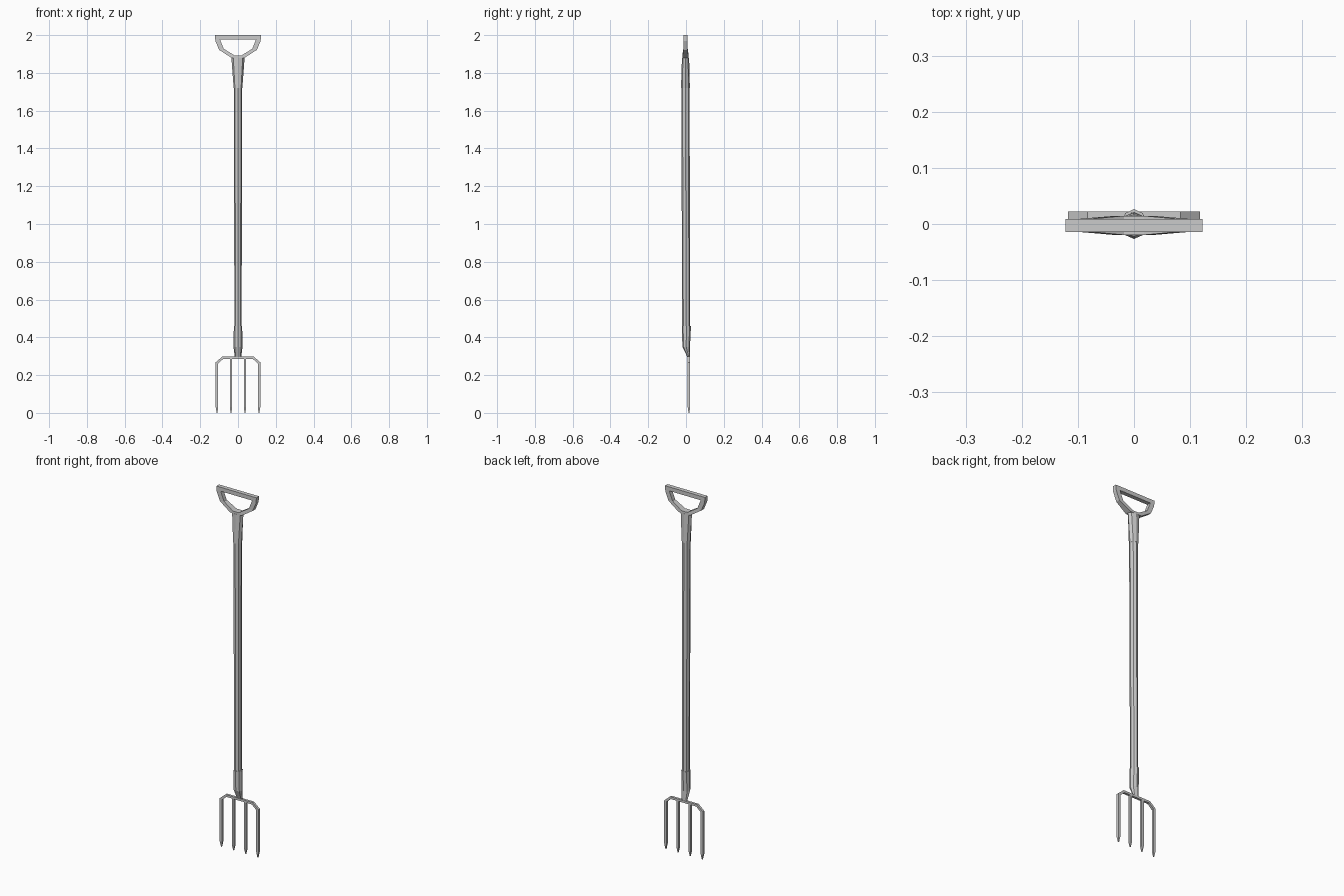
import bpy, math

if "Cube" in bpy.data.objects:
    bpy.data.objects.remove(bpy.data.objects["Cube"])


def loft(name, rings, closed=False):
    """Skin a list of equal-length vertex rings; cap the ends unless closed."""
    n, m = len(rings[0]), len(rings)
    verts = [v for r in rings for v in r]
    faces = []
    for i in range(m if closed else m - 1):
        a, b = i * n, ((i + 1) % m) * n
        faces += [(a + k, a + (k + 1) % n, b + (k + 1) % n, b + k) for k in range(n)]
    if not closed:
        faces += [tuple(range(n))[::-1], tuple(range((m - 1) * n, m * n))]
    mesh = bpy.data.meshes.new(name)
    mesh.from_pydata(verts, [], faces)
    obj = bpy.data.objects.new(name, mesh)
    bpy.context.collection.objects.link(obj)
    # consistent outward normals
    import bmesh
    bm = bmesh.new()
    bm.from_mesh(mesh)
    bmesh.ops.recalc_face_normals(bm, faces=bm.faces)
    bm.to_mesh(mesh)
    bm.free()
    return obj


def octagon(z, cy, hx, hy):
    return [(hx * math.cos(k * math.pi / 4), cy + hy * math.sin(k * math.pi / 4), z)
            for k in range(8)]


def band(outer, inner, cy, hy):
    """Rectangular cross-section between an outer and an inner XZ point."""
    (ox, oz), (ix, iz) = outer, inner
    return [(ox, cy - hy, oz), (ix, cy - hy, iz), (ix, cy + hy, iz), (ox, cy + hy, oz)]


def mirrored(rings):
    return rings + [[(-x, y, z) for x, y, z in r] for r in reversed(rings)]


# Wooden shaft, slightly slimmer and further back at the bottom
loft("shaft", [octagon(0.40, 0.001, 0.019, 0.021), octagon(1.74, -0.003, 0.022, 0.022)])

# Flared collar under the grip
loft("upper_socket", [octagon(1.72, -0.003, 0.023, 0.0235),
                      octagon(1.88, -0.0025, 0.035, 0.019)])

# Metal socket narrowing into the fork head
loft("lower_socket", [octagon(0.295, 0.0145, 0.017, 0.007),
                      octagon(0.35, 0.001, 0.024, 0.020),
                      octagon(0.46, 0.002, 0.022, 0.0245)])

# D-shaped grip: closed ring, thicker where it meets the collar
half = [((-0.035, 1.88), (-0.018, 1.892), 0.017),
        ((-0.100, 1.922), (-0.076, 1.928), 0.0115),
        ((-0.120, 1.970), (-0.096, 1.978), 0.0115),
        ((-0.122, 2.0), (-0.096, 1.978), 0.0115)]
loft("grip", mirrored([band(o, i, -0.0025, h) for o, i, h in half]), closed=True)

# Outer tines and shoulder bar as one bent strip
CY, HY = 0.0155, 0.0065
outer_half = [((-0.113, 0.0), (-0.109, 0.0), 0.002),
              ((-0.118, 0.03), (-0.105, 0.03), HY),
              ((-0.118, 0.268), (-0.105, 0.262), HY),
              ((-0.083, 0.298), (-0.078, 0.286), HY)]
loft("outer_tines", mirrored([band(o, i, CY, h) for o, i, h in outer_half]))

# Inner tines
for side, x in (("left", -0.037), ("right", 0.037)):
    loft("inner_tine_" + side,
         [band((x - w, z), (x + w, z), CY, h)
          for z, w, h in ((0, 0.002, 0.002), (0.03, HY, HY), (0.292, HY, HY))])
